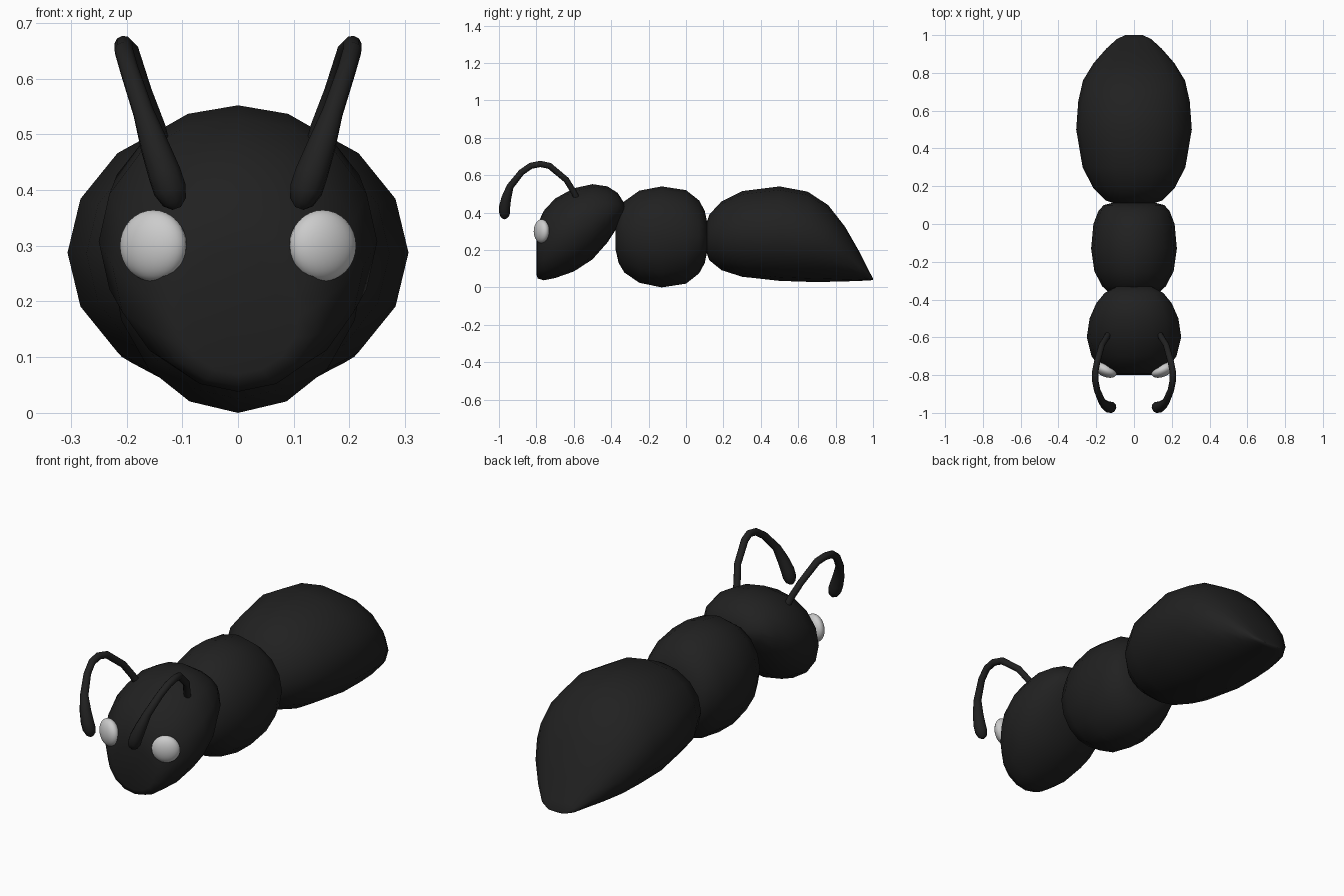
import bpy, bmesh
from math import sin, cos, tau, radians

SIDES = 16
black = bpy.data.materials.new("black_shell")
black.diffuse_color = (0.015, 0.015, 0.015, 1)


def loft(name, sections):
    """Skin elliptical sections given as (y, z_bottom, z_top, half_width)."""
    bm = bmesh.new()
    rings = []
    for y, lo, hi, rx in sections:
        zc, rz = (lo + hi) / 2, (hi - lo) / 2
        rings.append([bm.verts.new((rx * sin(tau * i / SIDES), y, zc + rz * cos(tau * i / SIDES)))
                      for i in range(SIDES)])
    for a, b in zip(rings, rings[1:]):
        for i in range(SIDES):
            j = (i + 1) % SIDES
            bm.faces.new((a[i], a[j], b[j], b[i]))
    bm.faces.new(rings[0])
    bm.faces.new(rings[-1])
    bmesh.ops.recalc_face_normals(bm, faces=bm.faces)
    mesh = bpy.data.meshes.new(name)
    bm.to_mesh(mesh)
    bm.free()
    mesh.shade_smooth()
    mesh.materials.append(black)
    ob = bpy.data.objects.new(name, mesh)
    bpy.context.collection.objects.link(ob)
    return ob


# Head: flat steep face, leaning back over the thorax
loft("head", [
    (-0.80, 0.07, 0.28, 0.11), (-0.793, 0.048, 0.34, 0.145), (-0.76, 0.038, 0.41, 0.18),
    (-0.70, 0.05, 0.475, 0.225), (-0.60, 0.085, 0.53, 0.25), (-0.50, 0.15, 0.552, 0.235),
    (-0.42, 0.24, 0.54, 0.20), (-0.365, 0.325, 0.505, 0.155), (-0.33, 0.39, 0.45, 0.09)])

# Thorax: blunt-ended ball
loft("thorax", [
    (-0.376, 0.20, 0.34, 0.08), (-0.36, 0.13, 0.41, 0.135), (-0.33, 0.08, 0.46, 0.168),
    (-0.25, 0.025, 0.517, 0.21), (-0.13, 0.0, 0.54, 0.227), (0.0, 0.02, 0.52, 0.215),
    (0.07, 0.075, 0.465, 0.188), (0.10, 0.13, 0.41, 0.16), (0.115, 0.20, 0.34, 0.10)])

# Abdomen: rounded front, drooping wedge tail
loft("abdomen", [
    (0.108, 0.19, 0.34, 0.10), (0.125, 0.145, 0.39, 0.15), (0.19, 0.092, 0.46, 0.215),
    (0.30, 0.057, 0.515, 0.272), (0.50, 0.035, 0.54, 0.306), (0.65, 0.03, 0.512, 0.295),
    (0.76, 0.03, 0.44, 0.27), (0.85, 0.032, 0.325, 0.215), (0.93, 0.035, 0.185, 0.145),
    (0.98, 0.037, 0.085, 0.09), (1.0, 0.04, 0.048, 0.045)])

# Antenna path: x, y, z, radius (swelling into a club at the tip)
FEELER = [
    (0.13, -0.57, 0.45, 0.016), (0.145, -0.60, 0.51, 0.016), (0.17, -0.64, 0.575, 0.016),
    (0.195, -0.73, 0.65, 0.017), (0.205, -0.78, 0.66, 0.017), (0.205, -0.83, 0.65, 0.017),
    (0.195, -0.88, 0.615, 0.017), (0.17, -0.94, 0.54, 0.019), (0.15, -0.96, 0.48, 0.026),
    (0.132, -0.97, 0.43, 0.030), (0.122, -0.97, 0.40, 0.030), (0.114, -0.97, 0.378, 0.022),
    (0.110, -0.97, 0.367, 0.008)]

for side, s in (("left", -1), ("right", 1)):
    # Eyes: flattened balls turned slightly outward
    bpy.ops.mesh.primitive_uv_sphere_add(segments=24, ring_count=16, radius=1,
                                         location=(s * 0.152, -0.772, 0.30))
    eye = bpy.context.object
    eye.name = side + "_eye"
    eye.scale = (0.064, 0.036, 0.064)
    eye.rotation_euler[2] = s * radians(25)
    eye.data.shade_smooth()

    # Antennae
    curve = bpy.data.curves.new(side + "_antenna", 'CURVE')
    curve.dimensions = '3D'
    curve.bevel_depth = 1
    curve.bevel_resolution = 3
    curve.use_fill_caps = True
    spline = curve.splines.new('POLY')
    spline.points.add(len(FEELER) - 1)
    for p, (x, y, z, r) in zip(spline.points, FEELER):
        p.co = (s * x, y, z, 1)
        p.radius = r
    spline.use_smooth = True
    curve.materials.append(black)
    ob = bpy.data.objects.new(side + "_antenna", curve)
    bpy.context.collection.objects.link(ob)
    bpy.ops.object.select_all(action='DESELECT')
    ob.select_set(True)
    bpy.context.view_layer.objects.active = ob
    bpy.ops.object.convert(target='MESH')
